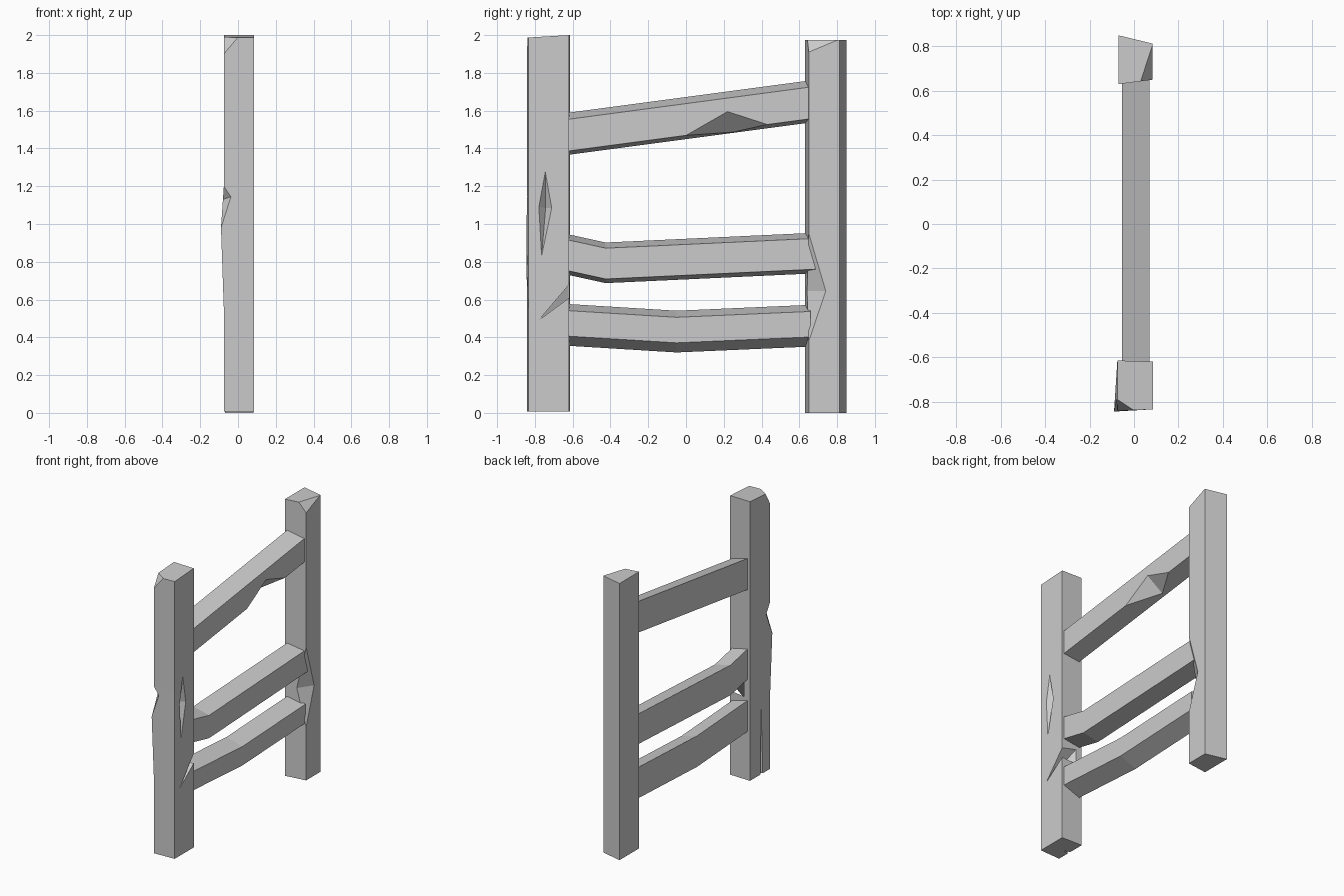
import bpy
import bmesh

cube = bpy.data.objects.get("Cube")
if cube:
    bpy.data.objects.remove(cube, do_unlink=True)

grey = bpy.data.materials.new("weathered_grey")
grey.use_nodes = True
color = (0.6, 0.6, 0.6, 1)
grey.diffuse_color = color
grey.node_tree.nodes["Principled BSDF"].inputs["Base Color"].default_value = color


def make_object(name, bm):
    bmesh.ops.recalc_face_normals(bm, faces=bm.faces[:])
    mesh = bpy.data.meshes.new(name)
    bm.to_mesh(mesh)
    bm.free()
    mesh.materials.append(grey)
    obj = bpy.data.objects.new(name, mesh)
    bpy.context.scene.collection.objects.link(obj)
    return obj


def loft(name, sections):
    """Join four-point sections into a closed beam."""
    bm = bmesh.new()
    rings = [[bm.verts.new(p) for p in s] for s in sections]
    for a, b in zip(rings, rings[1:]):
        for i in range(4):
            j = (i + 1) % 4
            bm.faces.new((a[i], a[j], b[j], b[i]))
    bm.faces.new(rings[0])
    bm.faces.new(rings[-1])
    return make_object(name, bm)


def chip(target, points):
    """Carve the convex hull of some points out of a beam."""
    bm = bmesh.new()
    for p in points:
        bm.verts.new(p)
    bmesh.ops.convex_hull(bm, input=bm.verts[:])
    cutter = make_object("chip_cutter", bm)
    cutter.hide_render = True
    mod = target.modifiers.new("chip", 'BOOLEAN')
    mod.operation = 'DIFFERENCE'
    mod.solver = 'EXACT'
    mod.object = cutter
    bpy.context.view_layer.update()
    graph = bpy.context.evaluated_depsgraph_get()
    carved = bpy.data.meshes.new_from_object(target.evaluated_get(graph))
    target.modifiers.clear()
    target.data = carved
    bpy.data.objects.remove(cutter, do_unlink=True)


# Front post, with a slight bulge on one edge
F = [(-.075, -.615), (.085, -.62), (.085, -.835), (-.075, -.842)]
sections = [[(x, y, z) for x, y in F] for z in (.008, .55, .98, 1.2)]
sections[2][3] = (-.09, -.845, .98)
sections.append([(x, y, 2.0 + (y + .62) * .06) for x, y in F])
front_post = loft("front_post", sections)

# Chipped top corner
chip(front_post, [(-.075, -.842, 1.9), (0, -.84, 1.987), (-.075, -.79, 1.99), (-.12, -.9, 2.06)])
# Notch in the outer edge
chip(front_post, [(-.075, -.842, 1.2), (-.09, -.845, .98), (-.035, -.839, 1.145),
                  (-.08, -.79, 1.13), (-.14, -.9, 1.1)])
# Diamond gouge in the side
chip(front_post, [(.086, -.745, 1.28), (.086, -.71, 1.085), (.086, -.765, .825),
                  (.086, -.78, 1.09), (.045, -.743, 1.085), (.12, -.745, 1.08)])
# Splinter on the inner edge
chip(front_post, [(.087, -.618, .68), (.087, -.618, .61), (.087, -.78, .49),
                  (-.03, -.612, .71), (-.03, -.612, .6), (.12, -.58, .65)])
# Split rising from the foot
chip(front_post, [(-.078, -.74, .54), (-.1, -.768, -.02), (-.1, -.722, -.02), (-.03, -.745, -.02)])

# Rear post, slightly skewed
R = [(-.07, .85), (.083, .813), (.083, .65), (-.07, .63)]
rear_post = loft("rear_post", [[(x, y, z) for x, y in R] for z in (0, 1.975)])
# Chipped top corner
chip(rear_post, [(.03, .643, 1.975), (.083, .805, 1.975), (.083, .65, 1.91), (.13, .59, 2.04)])
# Long chip in the inner edge
chip(rear_post, [(.083, .65, .95), (.083, .65, .38), (.083, .74, .645),
                 (.015, .641, .645), (.13, .59, .65)])


def rail(name, path, heights):
    """Beam along y; heights are outer top, inner top, inner bottom, outer bottom."""
    xs = (-.055, .07, .07, -.055)
    return loft(name, [[(x, y, z + h) for x, h in zip(xs, heights)] for y, z in path])


top_rail = rail("top_rail", [(-.64, -.003), (.68, .173)], (1.59, 1.555, 1.387, 1.367))
chip(top_rail, [(.07, 0, 1.469), (.07, .22, 1.595), (.07, .43, 1.527),
                (-.03, .25, 1.486), (.11, .24, 1.44)])
rail("middle_rail", [(-.64, .004), (-.425, -.043), (.69, .009)], (.945, .915, .752, .73))
rail("bottom_rail", [(-.635, 0), (-.05, -.036), (.66, -.005)], (.577, .542, .407, .356))
